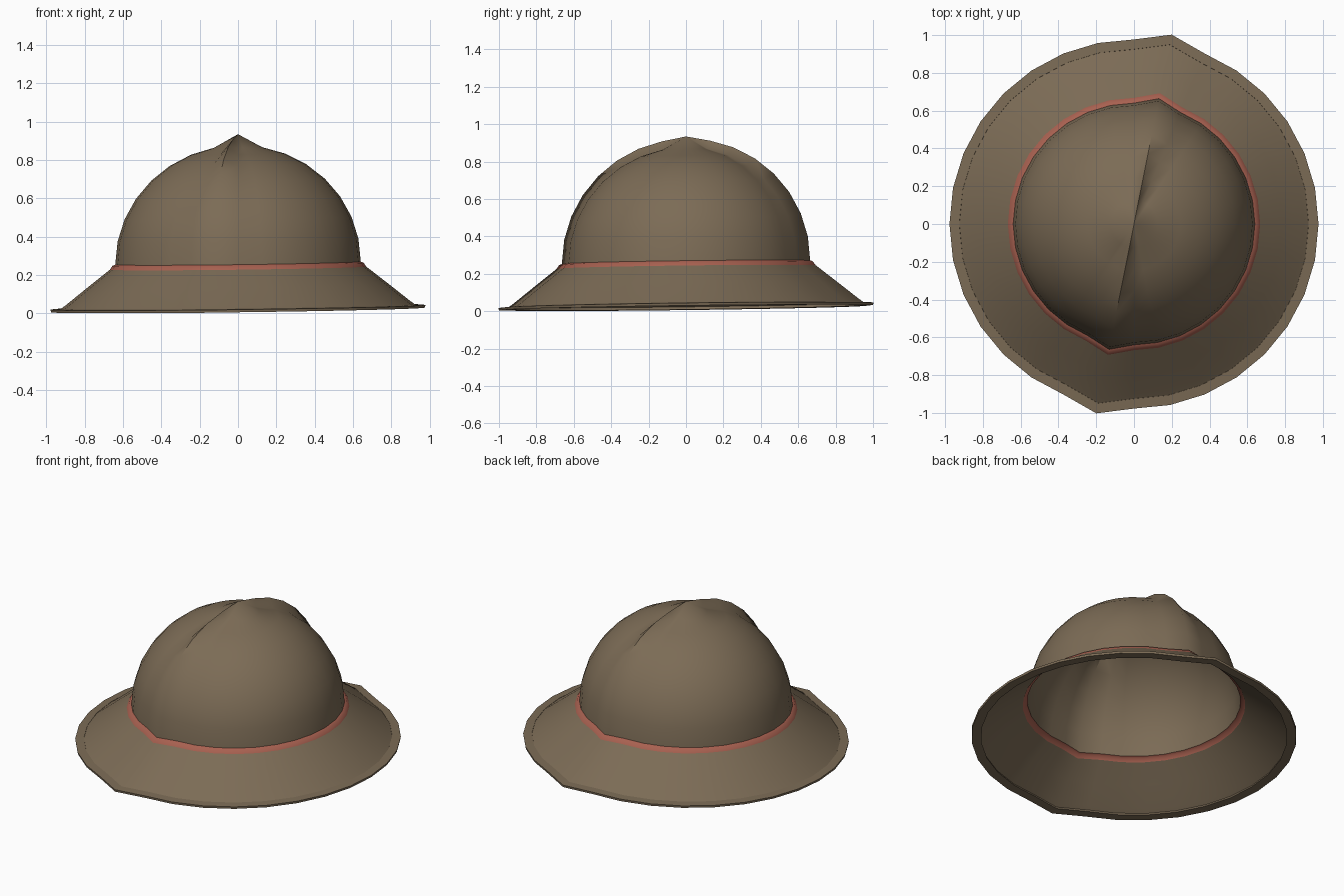
import bpy, bmesh, math

if "Cube" in bpy.data.objects:
    bpy.data.objects.remove(bpy.data.objects["Cube"])

SEGMENTS = 32
RIDGES = (7, 23)      # two opposite meridians that are pinched outward
TILT = 0.0125         # slight lean of the whole hat


def material(name, rgb):
    m = bpy.data.materials.new(name)
    m.diffuse_color = (*rgb, 1)
    m.use_nodes = True
    m.node_tree.nodes["Principled BSDF"].inputs["Base Color"].default_value = m.diffuse_color
    return m


brown = material("khaki felt", (0.20, 0.148, 0.092))
red = material("red ribbon", (0.39, 0.118, 0.080))


def lathe(name, profile, mat, pole=None, closed=False, angle=40):
    """Spin (radius, z, ridge_out, ridge_up) points round z, with two ridges."""
    bm = bmesh.new()
    rings = []
    for r, z, out, up in profile:
        ring = []
        for k in range(SEGMENTS):
            a = 2 * math.pi * k / SEGMENTS
            on = k in RIDGES
            rr, zz = r + out * on, z + up * on
            x, y = rr * math.cos(a), rr * math.sin(a)
            ring.append(bm.verts.new((x, y, zz + TILT * (x + y))))
        rings.append(ring)
    pairs = list(zip(rings, rings[1:]))
    if closed:
        pairs.append((rings[-1], rings[0]))
    for lo, hi in pairs:
        for k in range(SEGMENTS):
            n = (k + 1) % SEGMENTS
            bm.faces.new((lo[k], lo[n], hi[n], hi[k]))
    if pole is not None:
        top = bm.verts.new((0, 0, pole))
        for k in range(SEGMENTS):
            bm.faces.new((rings[-1][k], rings[-1][(k + 1) % SEGMENTS], top))
    if closed:
        bmesh.ops.recalc_face_normals(bm, faces=bm.faces)
    me = bpy.data.meshes.new(name)
    bm.to_mesh(me)
    bm.free()
    me.materials.append(mat)
    ob = bpy.data.objects.new(name, me)
    bpy.context.collection.objects.link(ob)
    bpy.ops.object.select_all(action='DESELECT')
    ob.select_set(True)
    bpy.context.view_layer.objects.active = ob
    bpy.ops.object.shade_smooth_by_angle(angle=math.radians(angle))
    return ob


# Domed crown: a half sphere whose ridges meet in a raised point
dome = []
for i in range(8):
    t = math.radians(11.25 * i)
    dome.append((0.64 * math.cos(t), 0.262 + 0.615 * math.sin(t),
                 0.037 * math.cos(t), 0.045 * math.sin(t)))
lathe("crown", dome, brown, pole=0.934, angle=60)

# Ribbon at the foot of the crown
lathe("hat_band", [(0.668, 0.236, 0.038, 0), (0.655, 0.256, 0.037, 0),
                   (0.640, 0.262, 0.037, 0)], red, angle=60)

# Sloping brim
lathe("brim", [(0.925, 0.034, 0.043, 0), (0.900, 0.052, 0.043, 0),
               (0.785, 0.144, 0.040, 0), (0.668, 0.236, 0.038, 0)], brown, angle=60)

# Flat lip round the brim
lathe("brim_lip", [(0.918, 0.020, 0.043, 0), (0.975, 0.018, 0.045, 0),
                   (0.977, 0.032, 0.045, 0), (0.925, 0.036, 0.043, 0)],
      brown, closed=True)
